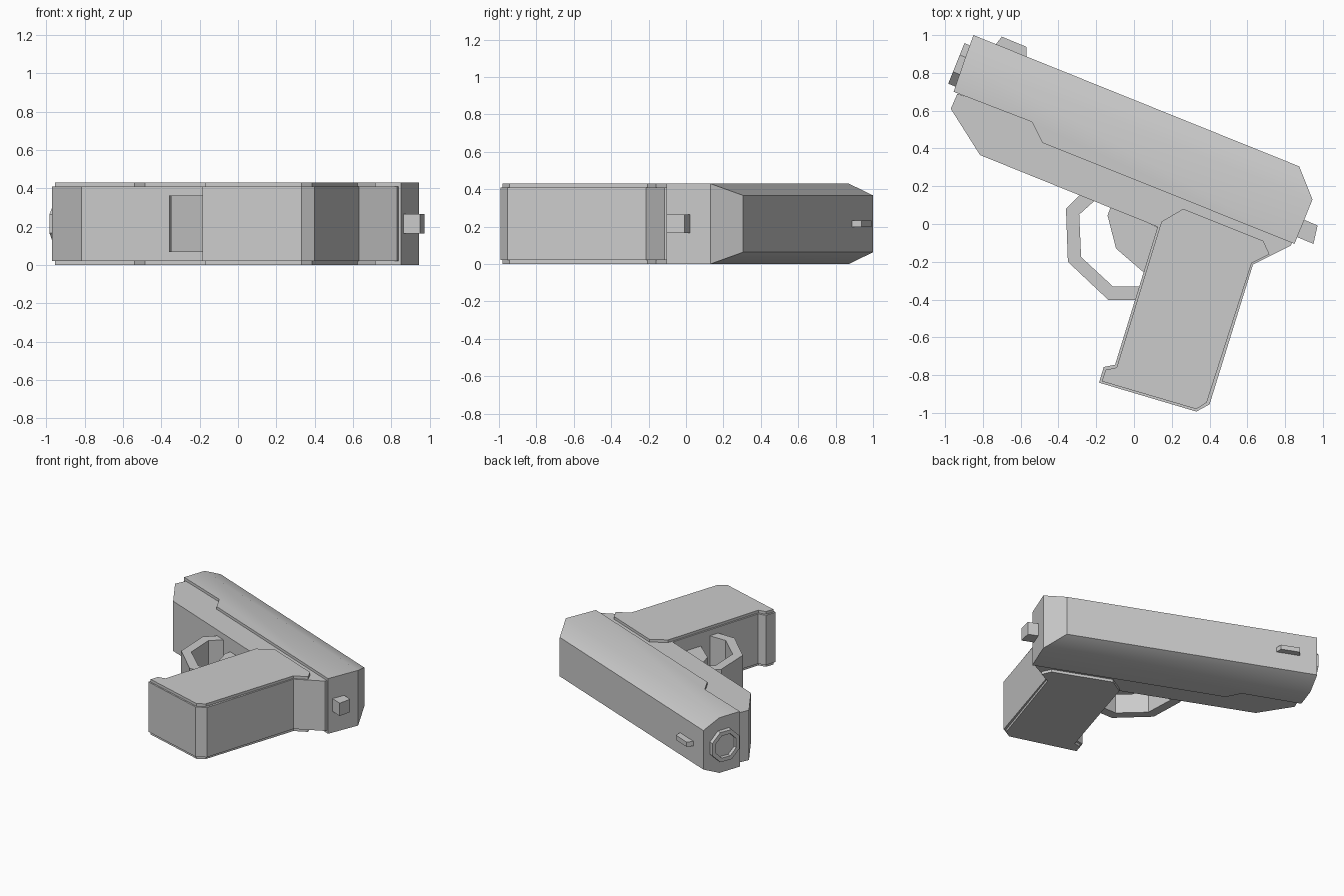
import bpy, bmesh, math
from mathutils import Matrix, Vector

if "Cube" in bpy.data.objects:
    bpy.data.objects.remove(bpy.data.objects["Cube"])

MID = 0.215  # the model is symmetric about this height


def finish(name, bm):
    bmesh.ops.recalc_face_normals(bm, faces=bm.faces)
    mesh = bpy.data.meshes.new(name)
    bm.to_mesh(mesh)
    bm.free()
    obj = bpy.data.objects.new(name, mesh)
    bpy.context.collection.objects.link(obj)
    return obj


def prism(name, outline, half, insets=None):
    """Extrude a top-view outline to MID +/- half; insets narrow single corners."""
    insets = insets or {}
    bm = bmesh.new()
    low, high = [], []
    for i, (x, y) in enumerate(outline):
        h = half - insets.get(i, 0)
        low.append(bm.verts.new((x, y, MID - h)))
        high.append(bm.verts.new((x, y, MID + h)))
    n = len(outline)
    for i in range(n):
        j = (i + 1) % n
        bm.faces.new((low[i], low[j], high[j], high[i]))
    # split caps along the bevel line when the top corners are narrowed
    caps = [list(range(n))]
    if insets:
        a, b = min(insets) - 1, max(insets) + 1
        caps = [list(range(a, b + 1)), list(range(b, n)) + list(range(a + 1))]
    for cap in caps:
        bm.faces.new([high[i] for i in cap])
        bm.faces.new([low[i] for i in reversed(cap)])
    return finish(name, bm)


# Slide with sloped upper edges
slide = prism("slide", [(-0.897, 0.87), (-0.85, 1.0), (0.875, 0.305), (0.945, 0.13),
                        (0.85, -0.105), (-0.485, 0.43), (-0.54, 0.54), (-0.955, 0.70)],
              0.215, {1: 0.063, 2: 0.063})

# Frame with grip core
prism("frame", [(-0.935, 0.69), (-0.97, 0.61), (-0.815, 0.365), (0.125, -0.015),
                (-0.10, -0.745), (-0.16, -0.757), (-0.185, -0.84), (0.33, -0.993),
                (0.40, -0.955), (0.63, -0.215), (0.83, -0.115), (0.84, -0.09),
                (-0.47, 0.44), (-0.53, 0.55)], 0.194)

# Raised grip panels on both sides
grip = [(0.145, 0.012), (0.26, 0.08), (0.685, -0.09), (0.717, -0.16), (0.623, -0.207),
        (0.385, -0.945), (0.33, -0.98), (-0.17, -0.833), (-0.15, -0.772), (-0.092, -0.76)]
prism("grip_panels", grip, 0.215)

# Trigger guard and trigger
prism("trigger_guard", [(-0.27, 0.17), (-0.36, 0.08), (-0.35, -0.2), (-0.135, -0.403),
                        (0.04, -0.403), (0.04, -0.332), (-0.11, -0.332), (-0.28, -0.175),
                        (-0.29, 0.05), (-0.19, 0.14)], 0.147)
prism("trigger", [(-0.12, 0.10), (-0.14, 0.045), (-0.095, -0.13), (0.05, -0.255),
                  (0.13, -0.02)], 0.09)

# Hammer and front sight
prism("hammer", [(0.895, 0.025), (0.972, -0.008), (0.95, -0.105), (0.86, -0.068)], 0.05)
prism("front_sight", [(-0.74, 0.94), (-0.70, 0.992), (-0.57, 0.938), (-0.57, 0.88)], 0.018)

# Eight-sided muzzle ring with recessed bore
axis = Vector((-0.928, 0.372, 0))
basis = Matrix((Vector((0.372, 0.928, 0)), Vector((0, 0, 1)), axis)).transposed().to_4x4()
place = Matrix.Translation((-0.91, 0.838, MID)) @ basis
bm = bmesh.new()
rings = []
for radius, depth in ((0.125, -0.03), (0.125, 0.033), (0.093, 0.033), (0.093, 0.005)):
    rings.append([bm.verts.new(place @ Vector((radius * math.cos(math.pi * (k + 0.5) / 4),
                                               radius * math.sin(math.pi * (k + 0.5) / 4), depth)))
                  for k in range(8)])
for a, b in zip(rings, rings[1:]):
    for k in range(8):
        m = (k + 1) % 8
        bm.faces.new((a[k], a[m], b[m], b[k]))
bm.faces.new(rings[0])
bm.faces.new(rings[-1])
finish("muzzle", bm)

# Soften only the shallow slide bevel
bpy.context.view_layer.objects.active = slide
slide.select_set(True)
bpy.ops.object.shade_smooth_by_angle(angle=math.radians(30))
